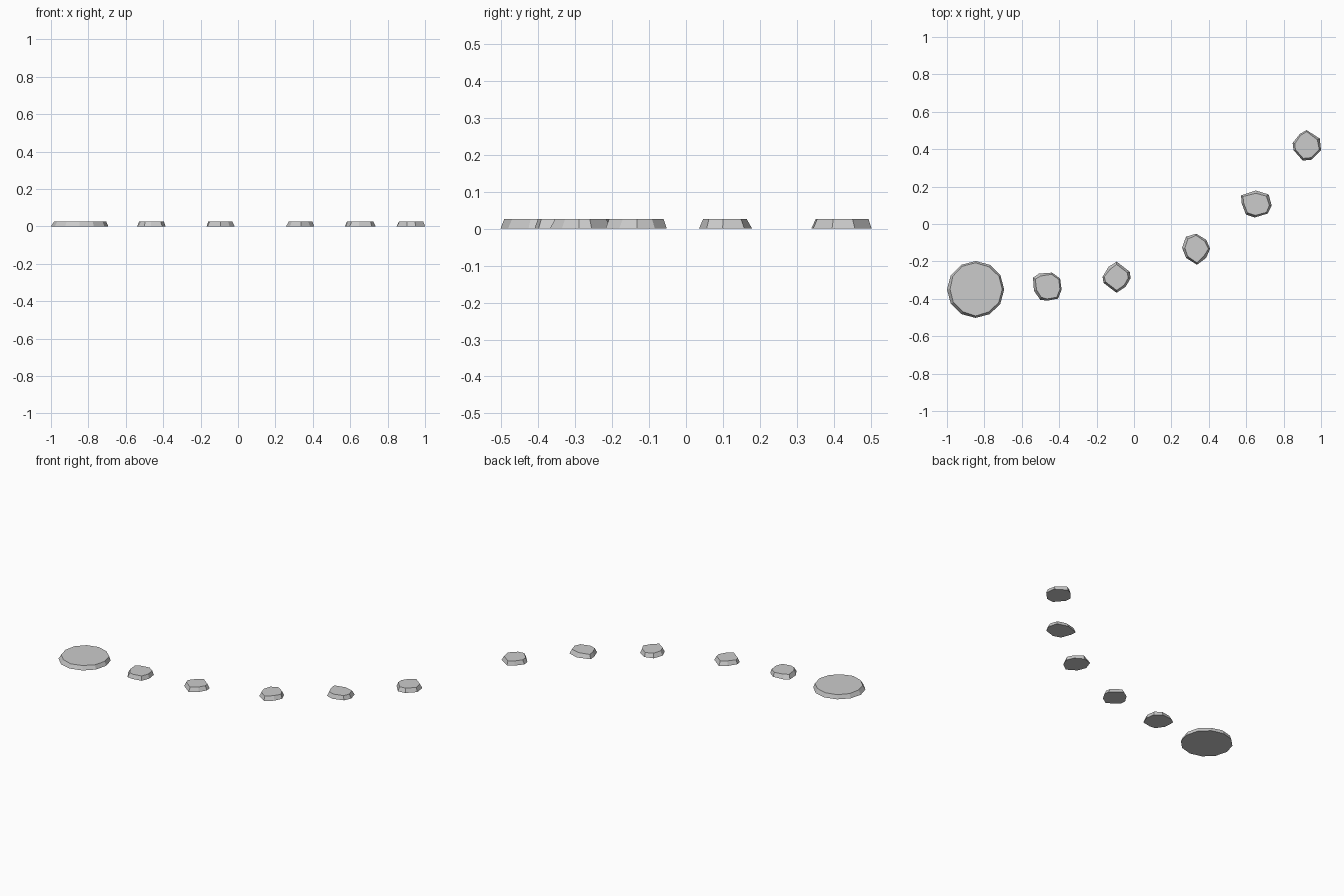
import bpy, bmesh, math, random

if "Cube" in bpy.data.objects:
    bpy.data.objects.remove(bpy.data.objects["Cube"])

random.seed(4)
HEIGHT = 0.026


def make_stone(name, centre, outline, inset):
    """Flat slab: ground outline below, slightly smaller uneven top above."""
    cx, cy = centre
    bm = bmesh.new()
    low = [bm.verts.new((cx + x, cy + y, 0)) for x, y in outline]
    high = []
    for x, y in outline:
        r = math.hypot(x, y)
        s = (r - inset * random.uniform(0.6, 1.25)) / r
        high.append(bm.verts.new((cx + x * s, cy + y * s, HEIGHT)))
    bm.faces.new(low[::-1])
    bm.faces.new(high)
    n = len(low)
    for i in range(n):
        j = (i + 1) % n
        bm.faces.new((low[i], low[j], high[j], high[i]))
    bmesh.ops.recalc_face_normals(bm, faces=bm.faces)
    mesh = bpy.data.meshes.new(name)
    bm.to_mesh(mesh)
    bm.free()
    obj = bpy.data.objects.new(name, mesh)
    bpy.context.collection.objects.link(obj)


# Large round landing stone
disc = [(0.153 * math.cos(a), 0.152 * math.sin(a))
        for a in (math.tau * i / 12 for i in range(12))]
make_stone("large_stone", (-0.847, -0.35), disc, 0.014)

# Small stepping stones along the curve: centre, outline (thousandths)
small = [
    ((-0.465, -0.335), [(78, -16), (70, 43), (27, 75), (-43, 70), (-75, 48),
                        (-70, -21), (-37, -70), (0, -75), (59, -64)]),
    ((-0.093, -0.285), [(75, -5), (70, 30), (0, 84), (-43, 56), (-75, 3),
                        (-70, -30), (0, -83), (48, -51)]),
    ((0.332, -0.135), [(75, 3), (54, 51), (0, 83), (-54, 67), (-75, 8),
                       (-54, -46), (5, -83), (54, -46)]),
    ((0.654, 0.107), [(82, -8), (66, 51), (-3, 72), (-82, 46), (-78, 3),
                      (-56, -56), (-8, -72), (61, -51)]),
    ((0.923, 0.422), [(77, -27), (70, 35), (0, 80), (-37, 59), (-75, 11),
                      (-70, -27), (-21, -83), (27, -78)]),
]
for i, (centre, pts) in enumerate(small, 1):
    outline = [(x / 1000, y / 1000) for x, y in pts]
    make_stone(f"small_stone_{i}", centre, outline, 0.013)
